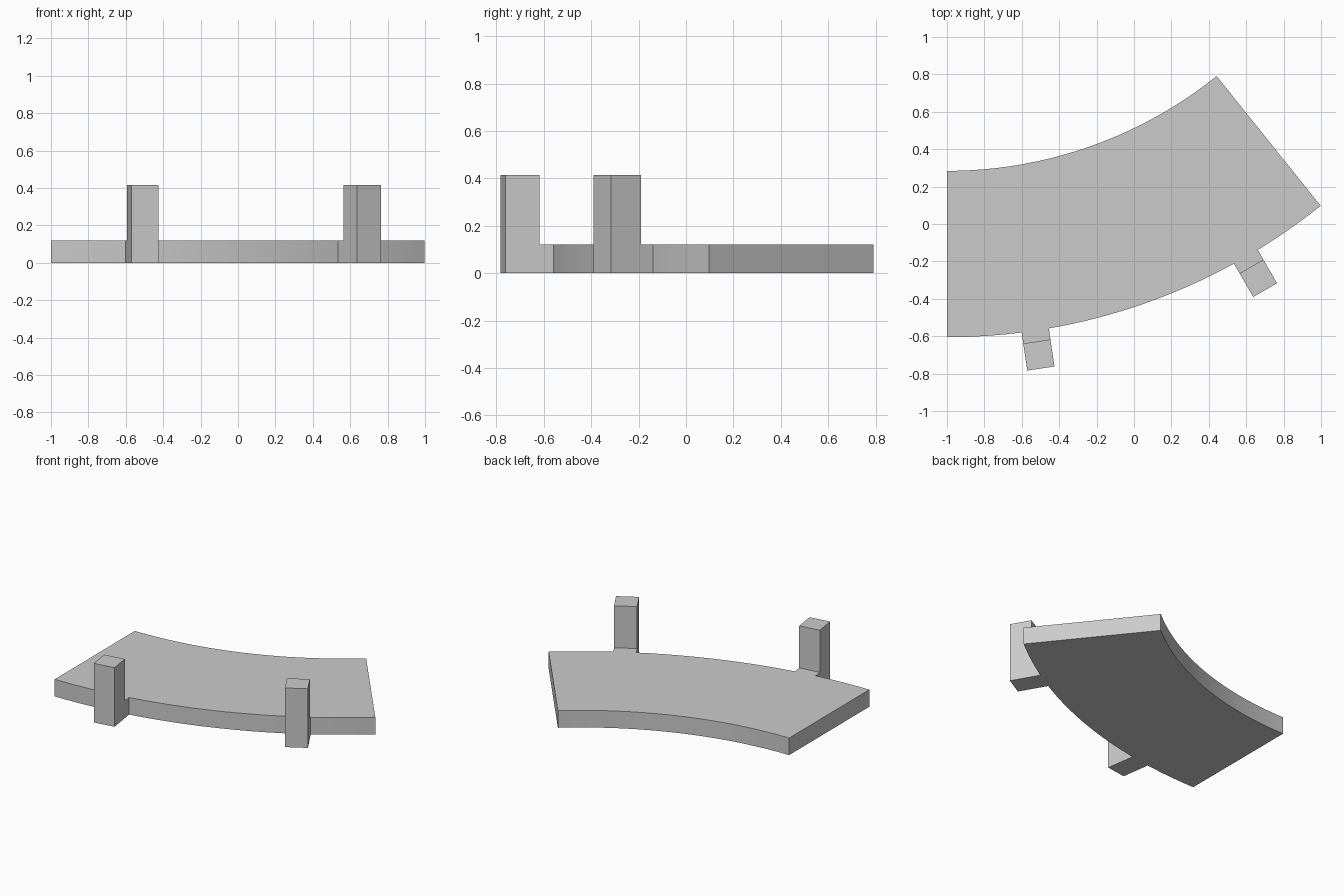
import bpy, bmesh
from math import sin, cos, asin, radians

cube = bpy.data.objects.get("Cube")
if cube:
    bpy.data.objects.remove(cube, do_unlink=True)

CX, CY = -1.0, 2.587           # centre of the curve
R_IN, R_OUT = 2.303, 3.192
SWEEP = radians(38.75)
POST_ANGLES = [radians(8.5), radians(30.05)]
HALF = 0.0735                  # half width of tabs and posts
R_POST, R_END = 3.251, 3.397
SLAB_H, POST_H = 0.12, 0.415

grey = bpy.data.materials.new("light_grey")
grey.use_nodes = True
colour = (0.6, 0.6, 0.6, 1)
grey.diffuse_color = colour
grey.node_tree.nodes["Principled BSDF"].inputs["Base Color"].default_value = colour


def on_arc(r, a):
    return (CX + r * sin(a), CY - r * cos(a))


def beside(r, a, side):
    """Point at distance r along the ray a, shifted sideways."""
    x, y = on_arc(r, a)
    return (x + side * cos(a), y + side * sin(a))


def arc(r, a, b, steps):
    return [on_arc(r, a + (b - a) * i / steps) for i in range(steps + 1)]


def extrude(name, outline, height):
    bm = bmesh.new()
    base = bm.faces.new([bm.verts.new((x, y, 0)) for x, y in outline])
    top = bmesh.ops.extrude_face_region(bm, geom=[base])["geom"]
    bmesh.ops.translate(bm, vec=(0, 0, height),
                        verts=[v for v in top if isinstance(v, bmesh.types.BMVert)])
    bmesh.ops.recalc_face_normals(bm, faces=bm.faces)
    mesh = bpy.data.meshes.new(name)
    bm.to_mesh(mesh)
    bm.free()
    mesh.materials.append(grey)
    obj = bpy.data.objects.new(name, mesh)
    bpy.context.collection.objects.link(obj)
    return obj


# Curved slab with a short tab reaching out to each post
tab_angle = asin(HALF / R_OUT)
outline, start = [], 0.0
for a in POST_ANGLES:
    outline += arc(R_OUT, start, a - tab_angle, 16)
    outline += [beside(R_POST, a, -HALF), beside(R_POST, a, HALF)]
    start = a + tab_angle
outline += arc(R_OUT, start, SWEEP, 12)
outline += arc(R_IN, SWEEP, 0, 40)
slab = extrude("curved_slab", outline, SLAB_H)

# Posts, square to the curve
for side, a in zip(("right", "left"), POST_ANGLES):
    corners = [beside(R_POST, a, -HALF), beside(R_END, a, -HALF),
               beside(R_END, a, HALF), beside(R_POST, a, HALF)]
    extrude(side + "_post", corners, POST_H)

# Smooth the curved walls, keep corners sharp
bpy.ops.object.select_all(action='DESELECT')
slab.select_set(True)
bpy.context.view_layer.objects.active = slab
bpy.ops.object.shade_smooth_by_angle(angle=radians(20))
